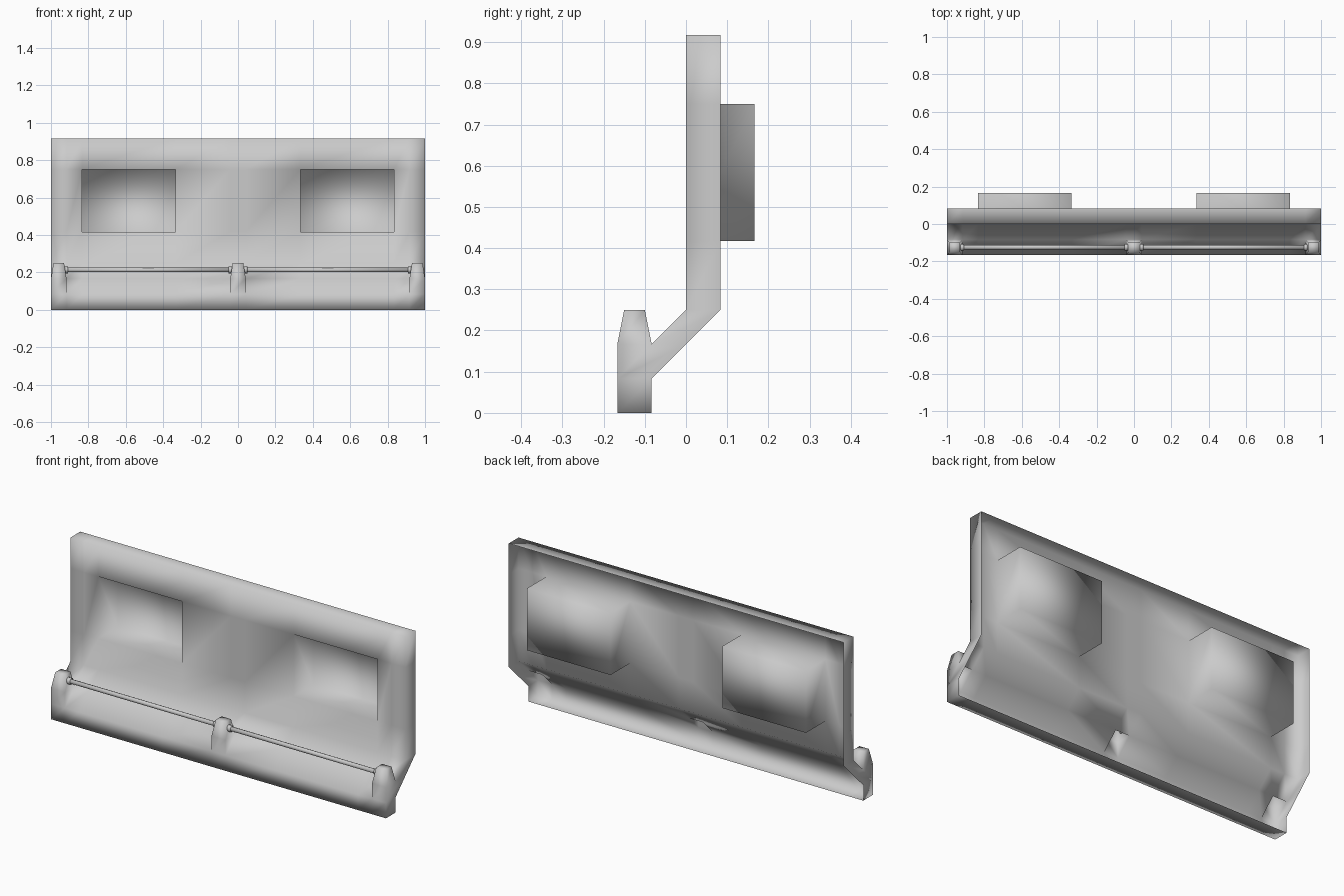
import bpy, bmesh, math
from mathutils import Matrix, Vector

if "Cube" in bpy.data.objects:
    bpy.data.objects.remove(bpy.data.objects["Cube"])

U = 1 / 12  # the whole model sits on a 1/12 grid
bm = bmesh.new()


def face(*pts):
    return bm.faces.new([bm.verts.new(p) for p in pts])


# Front sheet: side profile (y, z) swept along x, open at the back
rows = [(-2, 0), (-2, 1), (-1, 2), (0, 3), (0, 5), (0, 9), (0, 11)]
rows = [(y * U, z * U) for y, z in rows]
cols = [-12, -11, -10, -4, -.5, .5, 4, 10, 11, 12]
cols = [x * U for x in cols]
POST_COLS, WINDOW_COLS = (0, 4, 8), (2, 6)
SLOPE_ROW, WINDOW_ROW = 1, 4

for r, ((y0, z0), (y1, z1)) in enumerate(zip(rows, rows[1:])):
    for c, (x0, x1) in enumerate(zip(cols, cols[1:])):
        if r == SLOPE_ROW and c in POST_COLS:
            continue
        if r == WINDOW_ROW and c in WINDOW_COLS:
            # Recessed window box pushed out through the back
            d = 2 * U
            face((x0, d, z0), (x1, d, z0), (x1, d, z1), (x0, d, z1))
            ring = [(x0, z0), (x1, z0), (x1, z1), (x0, z1)]
            for (a, b), (e, f) in zip(ring, ring[1:] + ring[:1]):
                face((a, 0, b), (e, 0, f), (e, d, f), (a, d, b))
            continue
        face((x0, y0, z0), (x1, y0, z0), (x1, y1, z1), (x0, y1, z1))

# Side flanges
for x in (-1, 1):
    for (y0, z0), (y1, z1) in zip(rows, rows[1:]):
        face((x, y0, z0), (x, y1, z1), (x, y1 + U, z1), (x, y0 + U, z0))

# Top and bottom flanges
for y, z in (rows[0], rows[-1]):
    for x0, x1 in zip(cols, cols[1:]):
        face((x0, y, z), (x1, y, z), (x1, y + U, z), (x0, y + U, z))


# Hollow tapered posts that carry the rails
def ring_at(cx, hx, hy, z):
    cy = -1.5 * U
    return [(cx + sx * hx, cy + sy * hy, z)
            for sx, sy in ((-1, -1), (1, -1), (1, 1), (-1, 1))]


for c in POST_COLS:
    x0, x1 = cols[c], cols[c + 1]
    cx = (x0 + x1) / 2
    mid = ring_at(cx, U / 2, U / 2, 2 * U)
    top = ring_at(cx, .028, .025, 3 * U)
    low0, low1 = (x0, -2 * U, U), (x1, -2 * U, U)
    face(low0, low1, mid[1], mid[0])
    face(low0, mid[0], mid[3])
    face(low1, mid[2], mid[1])
    for i in range(4):
        j = (i + 1) % 4
        face(mid[i], mid[j], top[j], top[i])
    face(*top)

bmesh.ops.remove_doubles(bm, verts=bm.verts, dist=1e-4)
bmesh.ops.recalc_face_normals(bm, faces=bm.faces)
# Make the sheet face forward
if sum(f.normal.y * f.calc_area() for f in bm.faces) > 0:
    bmesh.ops.reverse_faces(bm, faces=bm.faces)


def finish(name, b):
    for f in b.faces:
        f.smooth = True
    me = bpy.data.meshes.new(name)
    b.to_mesh(me)
    b.free()
    ob = bpy.data.objects.new(name, me)
    bpy.context.collection.objects.link(ob)
    return ob


finish("window_panel", bm)


# Rails with a small collar at each post
def rod(b, x0, x1, r):
    m = (Matrix.Translation(Vector(((x0 + x1) / 2, -1.5 * U, .213)))
         @ Matrix.Rotation(math.pi / 2, 4, 'Y'))
    bmesh.ops.create_cone(b, cap_ends=True, segments=8, radius1=r, radius2=r,
                          depth=x1 - x0, matrix=m)


for side, name in ((-1, "rail_left"), (1, "rail_right")):
    b = bmesh.new()
    inner, outer = .03, .928
    for a, e, r in ((inner, outer, .012), (inner, .05, .018), (outer - .02, outer, .018)):
        rod(b, *sorted((side * a, side * e)), r)
    finish(name, b)
